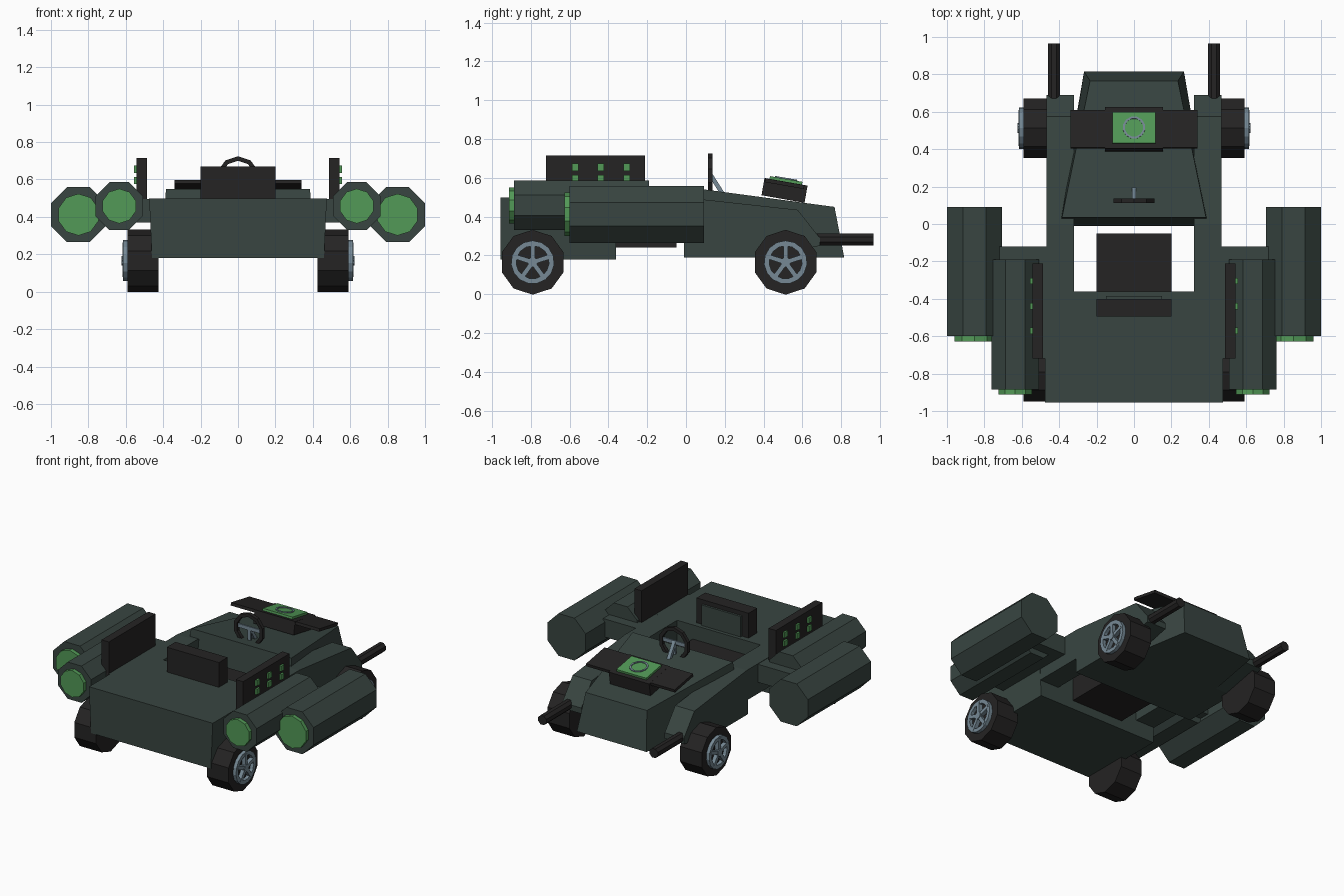
import bpy, bmesh, math
from mathutils import Matrix, Vector

if "Cube" in bpy.data.objects:
    bpy.data.objects.remove(bpy.data.objects["Cube"])


def mat(name, rgb):
    m = bpy.data.materials.new(name)
    m.diffuse_color = (*rgb, 1)
    m.use_nodes = True
    m.node_tree.nodes["Principled BSDF"].inputs["Base Color"].default_value = m.diffuse_color
    return m


HULL = mat("dark green paint", (0.040, 0.060, 0.053))
BLACK = mat("black rubber", (0.018, 0.017, 0.017))
GREEN = mat("glowing green", (0.085, 0.32, 0.095))
STEEL = mat("blue grey metal", (0.18, 0.25, 0.30))


def finish(bm, name, m):
    bmesh.ops.recalc_face_normals(bm, faces=bm.faces)
    me = bpy.data.meshes.new(name)
    bm.to_mesh(me)
    bm.free()
    me.materials.append(m)
    ob = bpy.data.objects.new(name, me)
    bpy.context.collection.objects.link(ob)
    return ob


def box(name, m, x, y, z, tilt=None):
    """Box from ranges; tilt = rotation about X round the box centre."""
    bm = bmesh.new()
    c = Vector((sum(x) / 2, sum(y) / 2, sum(z) / 2))
    rot = Matrix.Rotation(tilt or 0, 4, 'X')
    size = Matrix.Diagonal((abs(x[1] - x[0]), y[1] - y[0], z[1] - z[0], 1))
    bmesh.ops.create_cube(bm, size=1, matrix=Matrix.Translation(c) @ rot @ size)
    return finish(bm, name, m)


def loft(name, m, rings):
    """Skin between equal-length closed rings of points, with end caps."""
    bm = bmesh.new()
    vs = [[bm.verts.new(p) for p in r] for r in rings]
    n = len(vs[0])
    for a, b in zip(vs, vs[1:]):
        for i in range(n):
            bm.faces.new((a[i], a[(i + 1) % n], b[(i + 1) % n], b[i]))
    bm.faces.new(vs[0])
    bm.faces.new(vs[-1])
    return finish(bm, name, m)


def cyl(name, m, axis, a, b, centre, r, n, phase=0.0):
    """Prism along X or Y from a to b; centre is (other axis, z)."""
    rings = []
    for t in (a, b):
        ring = []
        for i in range(n):
            ang = 2 * math.pi * i / n + phase
            u, z = centre[0] + r * math.cos(ang), centre[1] + r * math.sin(ang)
            ring.append((t, u, z) if axis == 'X' else (u, t, z))
        rings.append(ring)
    return loft(name, m, rings)


def ring(name, m, centre, normal, r, tube, n, sides=4):
    """Low-sided torus round the given normal."""
    bm = bmesh.new()
    q = Vector((0, 0, 1)).rotation_difference(Vector(normal))
    rows = []
    for i in range(n):
        a = 2 * math.pi * (i + 0.5) / n
        row = []
        for j in range(sides):
            b = 2 * math.pi * (j + 0.5) / sides
            d = r + tube * math.cos(b)
            p = Vector((d * math.cos(a), d * math.sin(a), tube * math.sin(b)))
            row.append(bm.verts.new(Vector(centre) + q @ p))
        rows.append(row)
    for i in range(n):
        p, s = rows[i], rows[(i + 1) % n]
        for j in range(sides):
            k = (j + 1) % sides
            bm.faces.new((p[j], s[j], s[k], p[k]))
    return finish(bm, name, m)


# Rear hull, slightly wider at the deck
loft("rear_hull", HULL, [[(-w, -0.955, z), (w, -0.955, z), (w, -0.36, z), (-w, -0.36, z)]
                         for w, z in ((0.46, 0.18), (0.475, 0.498))])

# Sloping front hood
loft("front_hood", HULL, [
    [(-0.41, -0.01, 0.19), (0.41, -0.01, 0.19), (0.267, 0.815, 0.19), (-0.267, 0.815, 0.19)],
    [(-0.385, 0.035, 0.548), (0.385, 0.035, 0.548), (0.235, 0.765, 0.45), (-0.235, 0.765, 0.45)]])

# Seat and backrest
box("seat", BLACK, (-0.2, 0.2), (-0.365, -0.05), (0.24, 0.40))
box("backrest", BLACK, (-0.2, 0.2), (-0.495, -0.40), (0.48, 0.67))
box("backrest_pad", HULL, (-0.15, 0.15), (-0.41, -0.385), (0.49, 0.64))

# Hood console with side wings, screen and dial
TILT = -math.radians(10)
box("console", BLACK, (-0.155, 0.155), (0.395, 0.62), (0.49, 0.58), TILT)
box("console_wings", BLACK, (-0.34, 0.34), (0.405, 0.61), (0.56, 0.58), TILT)
box("console_screen", GREEN, (-0.115, 0.115), (0.43, 0.60), (0.578, 0.594), TILT)
ring("screen_dial", STEEL, (0, 0.515, 0.594), (0, math.sin(-TILT), math.cos(TILT)), 0.055, 0.008, 12)

# Steering wheel, its spokes and column
ring("steering_wheel", BLACK, (0, 0.125, 0.61), (0, 1, 0), 0.102, 0.017, 10)
box("steering_spoke_cross", STEEL, (-0.09, 0.09), (0.12, 0.132), (0.605, 0.63))
box("steering_spoke_down", STEEL, (-0.012, 0.012), (0.12, 0.132), (0.52, 0.61))
loft("steering_column", STEEL, [[(x, 0.13, 0.63), (x, 0.13, 0.59), (x, 0.18, 0.51), (x, 0.20, 0.52)]
                                for x in (-0.012, 0.012)])

for s, side in ((-1, "left"), (1, "right")):
    # Side rail running forward into the fender
    prof = [(-0.37, 0.29), (-0.01, 0.29), (-0.01, 0.19), (0.40, 0.19), (0.69, 0.25),
            (0.69, 0.29), (0.575, 0.435), (0.0, 0.498), (-0.37, 0.498)]
    loft(side + "_fender", HULL, [[(s * x, y, z) for y, z in prof] for x in (0.32, 0.467)])

    # Cannon barrel
    cyl(side + "_cannon", BLACK, 'Y', 0.55, 0.965, (s * 0.428, 0.282), 0.034, 8, math.pi / 8)

    # Thruster pods with glowing rear discs
    for tag, x, z, r, y0, y1, gr in (("outer", 0.853, 0.412, 0.159, -0.60, 0.092, 0.112),
                                     ("inner", 0.635, 0.458, 0.138, -0.885, -0.19, 0.093)):
        cyl(f"{side}_{tag}_thruster", HULL, 'Y', y0, y1, (s * x, z), r, 8, math.pi / 8)
        cyl(f"{side}_{tag}_thruster_glow", GREEN, 'Y', y0 - 0.027, y0 + 0.01,
            (s * x, z), gr, 10, math.pi / 10)

    # Strut joining the thrusters to the hull
    box(side + "_thruster_strut", HULL, (s * 0.46, s * 0.72), (-0.72, -0.12), (0.37, 0.495))

    # Upright side panel with small lamps
    box(side + "_panel", BLACK, (s * 0.487, s * 0.543), (-0.72, -0.21), (0.43, 0.715))
    for y in (-0.57, -0.44, -0.305):
        for z in (0.595, 0.655):
            box(side + "_panel_lamp", GREEN, (s * 0.54, s * 0.556),
                (y - 0.017, y + 0.017), (z - 0.019, z + 0.019))

    # Wheels: tyre, rim ring, hub and five spokes
    for end, y in (("rear", -0.79), ("front", 0.513)):
        name, z = f"{side}_{end}", 0.165
        cyl(name + "_tyre", BLACK, 'X', s * 0.425, s * 0.592, (y, z), 0.167, 10, math.pi / 2)
        ring(name + "_rim", STEEL, (s * 0.602, y, z), (1, 0, 0), 0.098, 0.019, 15)
        cyl(name + "_hub", STEEL, 'X', s * 0.58, s * 0.622, (y, z), 0.026, 10)
        bm = bmesh.new()
        for k in range(5):
            m4 = (Matrix.Translation((s * 0.603, y, z))
                  @ Matrix.Rotation(2 * math.pi * k / 5, 4, 'X')
                  @ Matrix.Translation((0, 0, 0.055))
                  @ Matrix.Diagonal((0.03, 0.024, 0.085, 1)))
            bmesh.ops.create_cube(bm, size=1, matrix=m4)
        finish(bm, name + "_spokes", STEEL)
